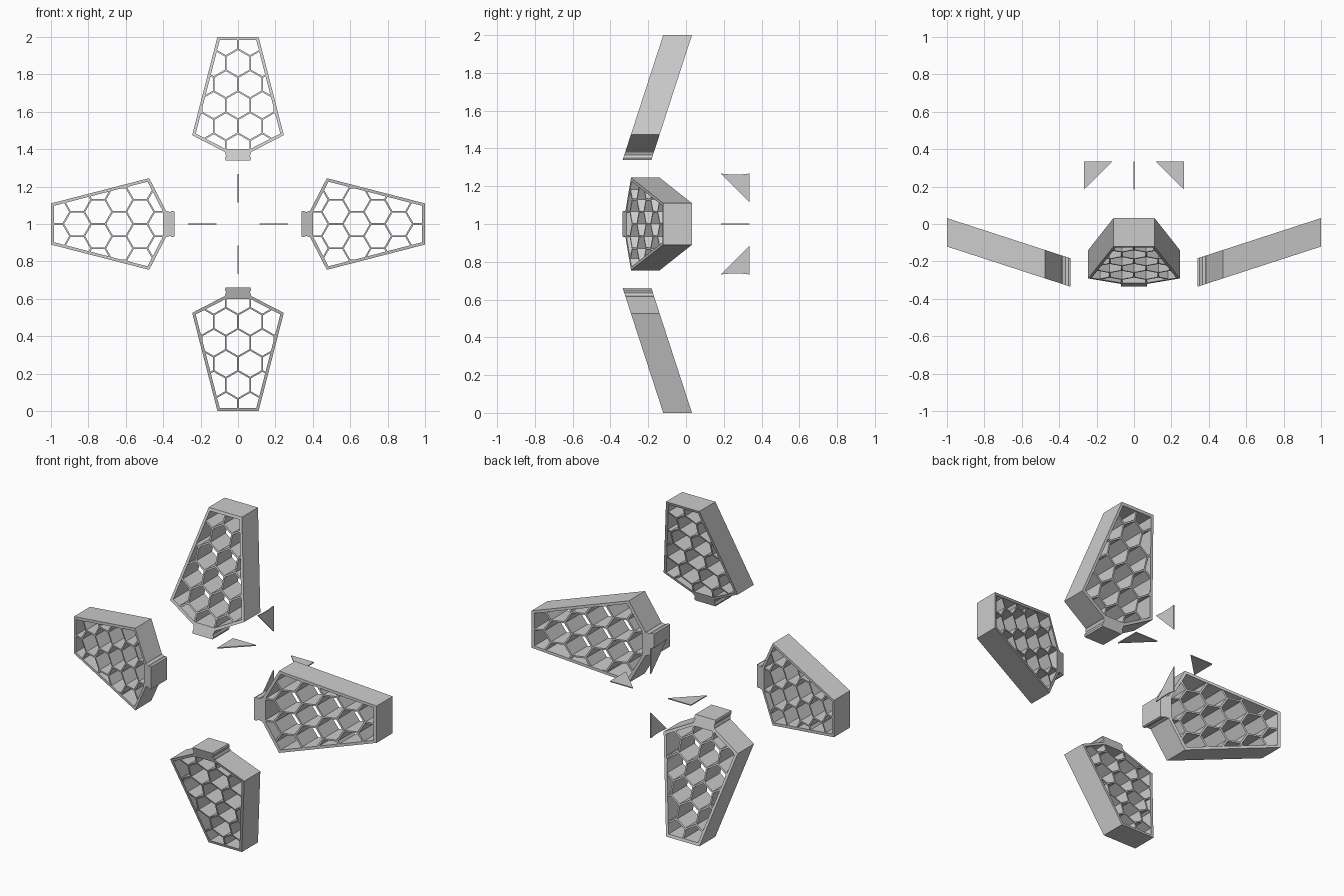
import bpy, bmesh
from math import sin, cos, pi
from mathutils import Vector, Matrix

cube = bpy.data.objects.get("Cube")
if cube:
    bpy.data.objects.remove(cube, do_unlink=True)

DEPTH, FRAME, WALL = 0.152, 0.016, 0.009
HEX_R = 0.075
HEX_W = HEX_R * 3 ** 0.5

# Half outlines are in (sideways, outwards) coordinates
OUTLINE = [Vector(p) for p in ((-.11, 1), (.11, 1), (.245, .475),
                               (.07, .385), (-.07, .385), (-.245, .475))]
HINGE = [Vector(p) for p in ((-.066, .392), (.066, .392), (.07, .382), (.064, .366),
                             (.07, .35), (.066, .34), (-.066, .34), (-.07, .35),
                             (-.064, .366), (-.07, .382))]


def swept_y(r):
    """Front surface of a swept-back fin at distance r from the axis."""
    return -0.335 + 0.325 * (r - 0.34)


def ring(bm, pts, offset):
    return [bm.verts.new((p.x, swept_y(p.y) + offset, p.y)) for p in pts]


def bridge(bm, a, b):
    n = len(a)
    for i in range(n):
        j = (i + 1) % n
        bm.faces.new((a[i], a[j], b[j], b[i]))


def prism(bm, pts, trim=0.0):
    front, back = ring(bm, pts, trim), ring(bm, pts, DEPTH - trim)
    bm.faces.new(front)
    bm.faces.new(back[::-1])
    bridge(bm, front, back)


def inward_normals(poly):
    edges = [poly[(i + 1) % len(poly)] - p for i, p in enumerate(poly)]
    return [Vector((e.y, -e.x)).normalized() for e in edges]


def inset(poly, t):
    n = inward_normals(poly)
    return [p + (n[i - 1] + n[i]) * t / (1 + n[i - 1].dot(n[i]))
            for i, p in enumerate(poly)]


def clip(a, b, poly):
    """Part of segment a-b inside a convex outline."""
    for p, n in zip(poly, inward_normals(poly)):
        da, db = (a - p).dot(n), (b - p).dot(n)
        if da <= 0 and db <= 0:
            return None
        if da < 0:
            a = a.lerp(b, da / (da - db))
        elif db < 0:
            b = b.lerp(a, db / (db - da))
    return a, b


def make_object(name, bm, matrix):
    bmesh.ops.recalc_face_normals(bm, faces=bm.faces)
    mesh = bpy.data.meshes.new(name)
    bm.to_mesh(mesh)
    bm.free()
    obj = bpy.data.objects.new(name, mesh)
    obj.matrix_world = matrix
    bpy.context.collection.objects.link(obj)
    return obj


def build_frame():
    bm = bmesh.new()
    inner = inset(OUTLINE, FRAME)
    rings = [ring(bm, pts, off) for pts, off in
             ((OUTLINE, 0), (OUTLINE, DEPTH), (inner, DEPTH), (inner, 0))]
    for i in range(4):
        bridge(bm, rings[i], rings[(i + 1) % 4])
    return bm


def build_lattice():
    bm = bmesh.new()
    limit = inset(OUTLINE, FRAME * 0.6)
    for row in range(-2, 6):
        for col in range(-3, 4):
            centre = Vector(((col + 0.5 * (row % 2)) * HEX_W, 0.86 - row * 1.5 * HEX_R))
            corners = [centre + HEX_R * Vector((cos(pi / 2 + k * pi / 3),
                                                sin(pi / 2 + k * pi / 3)))
                       for k in range(4)]
            for a, b in zip(corners, corners[1:]):
                part = clip(a, b, limit)
                if not part or (part[1] - part[0]).length < 0.004:
                    continue
                a, b = part
                along = (b - a).normalized()
                side = Vector((-along.y, along.x)) * WALL / 2
                prism(bm, [a - side, b - side, b + side, a + side], 0.003)
    return bm


def build_hinge():
    bm = bmesh.new()
    prism(bm, HINGE)
    return bm


def build_tail_fin(dip):
    bm = bmesh.new()
    pts = ((.185, .267), (.235, .267 - dip), (.29, .267 - dip), (.335, .267), (.335, .115))
    left, right = [[bm.verts.new((x, y, r)) for y, r in pts] for x in (-.003, .003)]
    bm.faces.new(left)
    bm.faces.new(right[::-1])
    bridge(bm, left, right)
    return bm


# Four grid fins and four tail fins around the y axis
for k, place in enumerate(("top", "left", "bottom", "right")):
    turn = Matrix.Translation((0, 0, 1)) @ Matrix.Rotation(k * pi / 2, 4, 'Y')
    make_object(place + "_grid_fin_frame", build_frame(), turn)
    make_object(place + "_grid_fin_lattice", build_lattice(), turn)
    make_object(place + "_grid_fin_hinge", build_hinge(), turn)
    make_object(place + "_tail_fin", build_tail_fin(0.005 if k % 2 == 0 else 0), turn)
